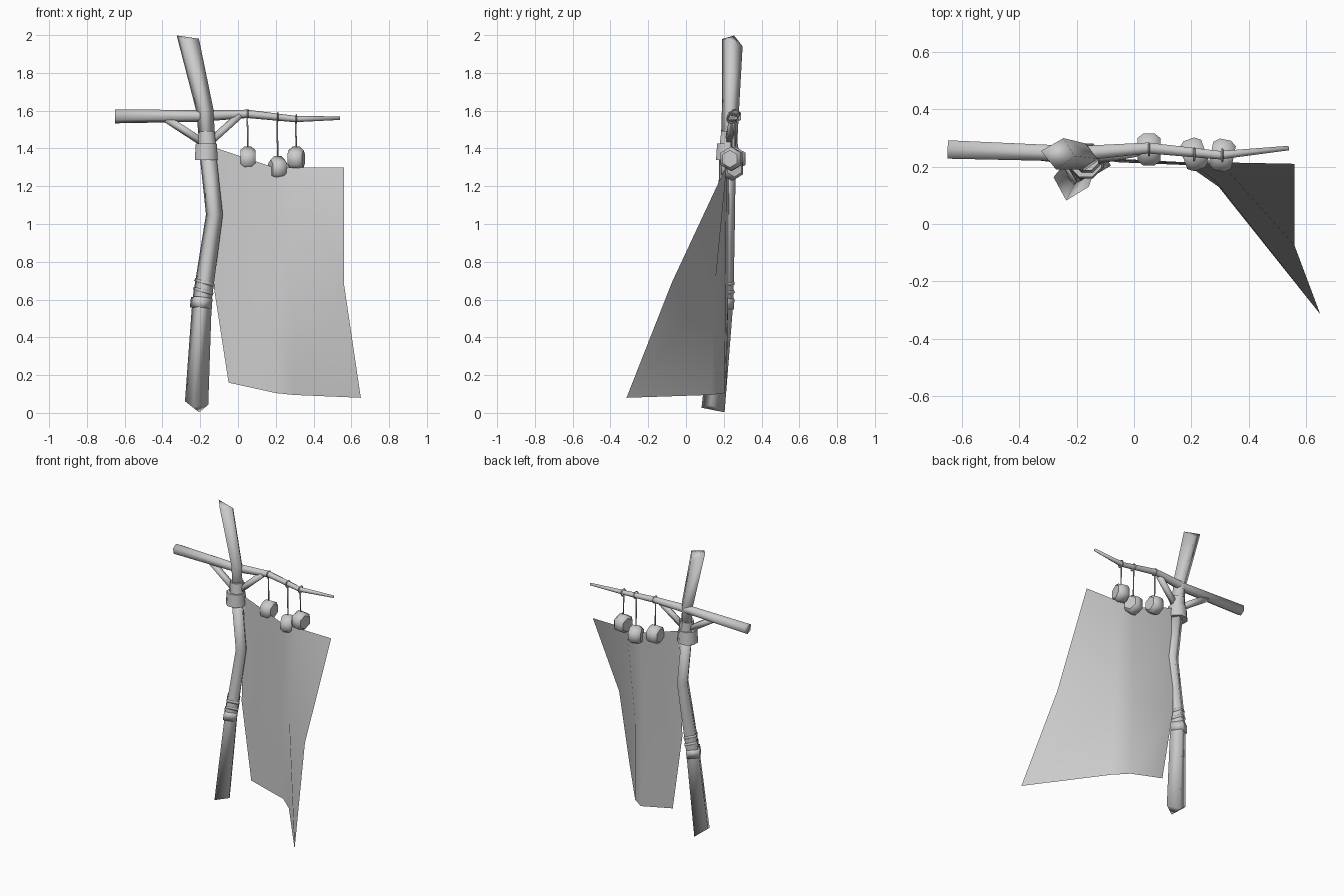
import bpy, bmesh, math
from mathutils import Vector, Matrix

if "Cube" in bpy.data.objects:
    bpy.data.objects.remove(bpy.data.objects["Cube"], do_unlink=True)

grey = bpy.data.materials.new("plain grey")
grey.use_nodes = True
grey.diffuse_color = (0.6, 0.6, 0.6, 1)
grey.node_tree.nodes["Principled BSDF"].inputs["Base Color"].default_value = (0.6, 0.6, 0.6, 1)


def finish(name, bm, angle=80):
    mesh = bpy.data.meshes.new(name)
    bm.to_mesh(mesh)
    bm.free()
    mesh.materials.append(grey)
    ob = bpy.data.objects.new(name, mesh)
    bpy.context.scene.collection.objects.link(ob)
    bpy.ops.object.select_all(action="DESELECT")
    ob.select_set(True)
    bpy.context.view_layer.objects.active = ob
    bpy.ops.object.shade_smooth_by_angle(angle=math.radians(angle))


def limb(name, path, radii, sides=6, turn=0.0, angle=95, start=None, end=None):
    """Loft rings along a path; start and end push the corners of the end rings along it."""
    bm = bmesh.new()
    pts = [Vector(p) for p in path]
    last = len(pts) - 1
    rings = []
    for i, (p, r) in enumerate(zip(pts, radii)):
        t = (pts[min(i + 1, last)] - pts[max(i - 1, 0)]).normalized()
        side = Vector((0, 1, 0)).cross(t).normalized()
        depth = t.cross(side)
        push = (start if i == 0 else end if i == last else None) or [0] * sides
        ring = []
        for k in range(sides):
            a = turn + math.tau * k / sides
            ring.append(bm.verts.new(p + r * (math.cos(a) * side + math.sin(a) * depth) + push[k] * t))
        rings.append(ring)
    for a, b in zip(rings, rings[1:]):
        for k in range(sides):
            n = (k + 1) % sides
            bm.faces.new((a[k], a[n], b[n], b[k]))
    # End caps, folded between the second and last corners when notched
    for ring, push in ((rings[0][::-1], start), (rings[-1], end)):
        if push:
            bm.faces.new(ring[:3])
            bm.faces.new((ring[0], ring[2], ring[3]))
        else:
            bm.faces.new(ring)
    bmesh.ops.recalc_face_normals(bm, faces=bm.faces)
    finish(name, bm, angle)


# Crooked main post, made of a lower and an upper log with notched ends
limb("lower_post", [(-0.22, 0.145, 0.035), (-0.19, 0.2, 0.6), (-0.125, 0.215, 1.05), (-0.165, 0.22, 1.42)],
     [0.064, 0.053, 0.046, 0.045], sides=4, turn=-0.25, start=[0.01, -0.025, 0.025, -0.015])
limb("upper_post", [(-0.158, 0.225, 1.36), (-0.175, 0.235, 1.6), (-0.26, 0.245, 1.965)],
     [0.043, 0.046, 0.056], sides=4, turn=-0.15, end=[0.003, -0.025, 0.047, 0.015])

# Bindings around the post
limb("large_collar", [(-0.168, 0.22, 1.34), (-0.168, 0.22, 1.425)], [0.066, 0.06], 8, math.pi / 8, 50)
limb("small_collar", [(-0.163, 0.225, 1.42), (-0.166, 0.228, 1.49)], [0.05, 0.045], 8, math.pi / 8, 50)
limb("lower_wrap", [(-0.197, 0.195, 0.555), (-0.192, 0.2, 0.61)], [0.06, 0.059], 4, -0.25)
for i, z in enumerate((0.645, 0.69)):
    x = -0.19 + (z - 0.6) * 0.144
    limb(f"post_cord_{i}", [(x - 0.002, 0.203, z - 0.007), (x + 0.002, 0.203, z + 0.007)],
         [0.057, 0.056], 4, -0.25)

# Tapering crossbar and its two braces
limb("crossbar", [(-0.65, 0.26, 1.57), (-0.2, 0.245, 1.572), (0.05, 0.265, 1.583), (0.3, 0.24, 1.556),
                  (0.54, 0.265, 1.56)], [0.037, 0.031, 0.022, 0.017, 0.009], 6)
limb("right_brace", [(-0.38, 0.25, 1.56), (-0.18, 0.225, 1.43)], [0.023, 0.023], 5)
limb("left_brace", [(0.01, 0.255, 1.575), (-0.15, 0.225, 1.43)], [0.022, 0.022], 5)


# Three hanging drum-shaped pots, with cords looped over the crossbar
hangers = [(0.052, 0.26, 1.345, 1.583, 0.0), (0.21, 0.243, 1.295, 1.566, 0.35),
           (0.308, 0.24, 1.345, 1.556, -0.2)]
for i, (x, y, z, bar, spin) in enumerate(hangers):
    along = Matrix.Rotation(spin, 3, "Z") @ Vector((1, 0, 0))
    mid = Vector((x, y, z))
    limb(f"pot_{i}", [mid + along * o for o in (-0.04, -0.02, 0.02, 0.04)],
         [0.046, 0.064, 0.064, 0.046], 6, 0, 50)
    limb(f"pot_cord_{i}", [(x, y, z + 0.05), (x - 0.003, y, bar - 0.015)], [0.0045, 0.0045], 5)
    bpy.ops.mesh.primitive_torus_add(major_radius=0.023, minor_radius=0.004, major_segments=10,
                                     minor_segments=4, location=(x, y, bar),
                                     rotation=(0, math.pi / 2, 0))
    bpy.context.object.name = f"bar_loop_{i}"
    bpy.context.object.data.materials.append(grey)
    bpy.ops.object.shade_smooth_by_angle(angle=math.radians(80))

# Billowing cloth sheet, columns running from the post outwards
columns = [
    [(-0.11, 0.23, 1.4), (-0.13, 0.225, 0.68), (-0.05, 0.215, 0.16)],
    [(0.19, 0.215, 1.3), (0.18, 0.21, 0.68), (0.2, 0.205, 0.105)],
    [(0.3, 0.215, 1.3), (0.28, 0.155, 0.685), (0.295, 0.13, 0.095)],
    [(0.56, 0.21, 1.3), (0.56, -0.075, 0.69), (0.65, -0.315, 0.08)]]
bm = bmesh.new()
cols = [[bm.verts.new(p) for p in col] for col in columns]
for a, b in zip(cols, cols[1:]):
    for k in range(2):
        bm.faces.new((a[k], a[k + 1], b[k + 1], b[k]))
finish("cloth_sheet", bm)
